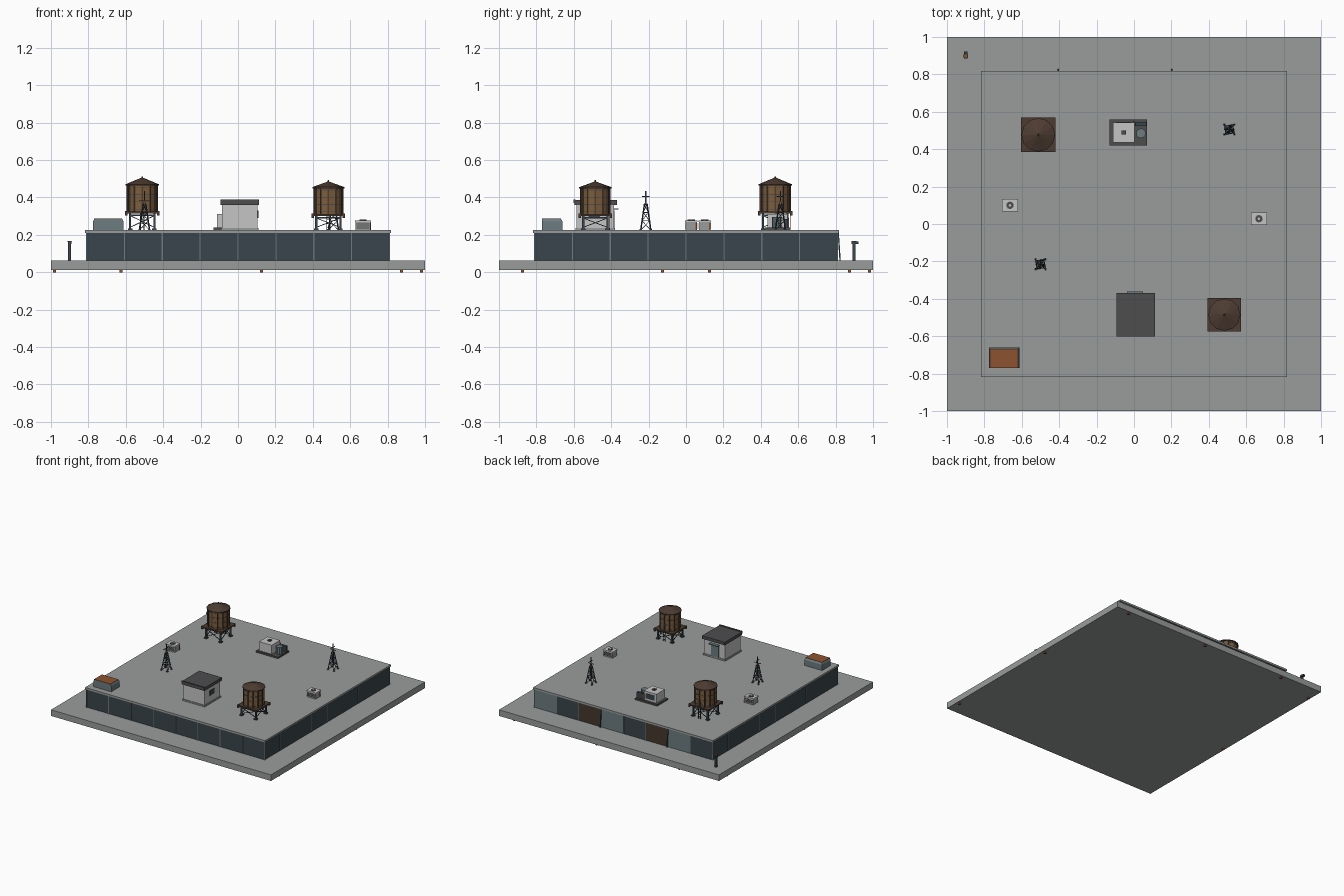
import bpy, bmesh
from math import pi, cos, sin
from mathutils import Matrix, Vector

if "Cube" in bpy.data.objects:
    bpy.data.objects.remove(bpy.data.objects["Cube"])


def material(name, r, g, b):
    m = bpy.data.materials.new(name)
    m.use_nodes = True
    m.diffuse_color = (r, g, b, 1)
    m.node_tree.nodes["Principled BSDF"].inputs["Base Color"].default_value = (r, g, b, 1)
    return m


CONCRETE = material("concrete grey", .32, .335, .33)
SLATE = material("dark slate", .042, .06, .072)
TEAL = material("teal grey", .15, .20, .22)
SHUTTER = material("shutter brown", .06, .038, .026)
WOOD = material("tank wood", .20, .11, .045)
BARK = material("dark wood", .075, .045, .032)
CHARCOAL = material("charcoal", .075, .075, .078)
PALE = material("pale grey", .55, .56, .55)
RUST = material("rust orange", .27, .085, .03)


class Part:
    """Collects simple solids into one named mesh object."""
    def __init__(self, name):
        self.name, self.bm, self.mats = name, bmesh.new(), []

    def paint(self, verts, mat):
        if mat not in self.mats:
            self.mats.append(mat)
        for f in {f for v in verts for f in v.link_faces}:
            f.material_index = self.mats.index(mat)
        return verts

    def box(self, mat, x0, x1, y0, y1, z0, z1):
        m = Matrix.Translation(((x0 + x1) / 2, (y0 + y1) / 2, (z0 + z1) / 2)) @ \
            Matrix.Diagonal((x1 - x0, y1 - y0, z1 - z0, 1))
        return self.paint(bmesh.ops.create_cube(self.bm, size=1, matrix=m)["verts"], mat)

    def block(self, mat, x, y, half, z0, z1):
        return self.box(mat, x - half, x + half, y - half, y + half, z0, z1)

    def cone(self, mat, x, y, r0, r1, z0, z1, sides=12):
        m = Matrix.Translation((x, y, (z0 + z1) / 2))
        return self.paint(bmesh.ops.create_cone(
            self.bm, cap_ends=True, segments=sides, radius1=r0, radius2=r1,
            depth=z1 - z0, matrix=m)["verts"], mat)

    def strut(self, mat, p, q, w):
        p, q = Vector(p), Vector(q)
        m = Matrix.Translation((p + q) / 2) @ (q - p).to_track_quat('Z', 'Y').to_matrix().to_4x4() \
            @ Matrix.Diagonal((w, w, (q - p).length, 1))
        return self.paint(bmesh.ops.create_cube(self.bm, size=1, matrix=m)["verts"], mat)

    def done(self):
        me = bpy.data.meshes.new(self.name)
        self.bm.to_mesh(me)
        self.bm.free()
        for m in self.mats:
            me.materials.append(m)
        ob = bpy.data.objects.new(self.name, me)
        bpy.context.collection.objects.link(ob)
        return ob


CORNERS = [(-1, -1), (1, -1), (1, 1), (-1, 1)]
GROUND, ROOF, WALL = .062, .225, .81

# Ground slab with small pegs under three edges
p = Part("ground_slab")
p.box(CONCRETE, -1, 1, -1, 1, .012, GROUND)
p.done()
p = Part("slab_pegs")
for x, y in [(.875, .98), (.125, .98), (-.625, .98), (.98, .125), (.98, -.875),
             (-.98, -.125), (-.98, .875)]:
    p.block(RUST, x, y, .008, 0, .014)
p.done()

# Warehouse walls, roof and wall ribs
p = Part("warehouse_walls")
p.box(SLATE, -WALL, WALL, -WALL, WALL, GROUND, .212)
p.done()
p = Part("warehouse_roof")
p.box(CONCRETE, -.818, .818, -.818, .818, .21, ROOF)
p.done()
BAY = WALL / 4
p = Part("wall_ribs")
for i in range(9):
    t = -WALL + i * BAY
    for s in (-1, 1):
        p.block(TEAL, t, s * WALL, .003, GROUND, .212)
        p.block(TEAL, s * WALL, t, .003, GROUND, .212)
p.done()

# Back wall bays: plain panels and shutters in a repeating order
p = Part("back_wall_panels")
for i in range(8):
    x1 = WALL - i * BAY
    mat = (TEAL, SLATE, SHUTTER)[i % 3]
    p.box(mat, x1 - BAY + .003, x1 - .003, WALL, WALL + .002, GROUND, .21)
    if mat is SHUTTER:
        x = x1 - BAY
        p.strut(SLATE, (x, WALL + .014, GROUND), (x, WALL + .004, .21), .007)
p.done()


def water_tower(name, x, y, half, r, deck, top, peak):
    # Braced legs and deck
    p = Part(name + "_stand")
    leg = .065
    for i, (a, b) in enumerate(CORNERS):
        c, d = CORNERS[(i + 1) % 4]
        A, B = (x + a * leg, y + b * leg), (x + c * leg, y + d * leg)
        p.block(SLATE, *A, .006, ROOF, deck)
        p.block(SLATE, *A, .012, ROOF, ROOF + .008)
        p.strut(SLATE, (*A, ROOF + .015), (*B, deck - .012), .004)
        p.strut(SLATE, (*B, ROOF + .015), (*A, deck - .012), .004)
        p.strut(SLATE, (*A, deck - .01), (*B, deck - .01), .007)
        p.block(BARK, x + a * (half - .006), y + b * (half - .006), .006, deck - .012, deck + .012)
    p.box(BARK, x - half, x + half, y - half, y + half, deck, deck + .01)
    p.done()
    # Staved tank with hoops
    p = Part(name + "_tank")
    p.cone(WOOD, x, y, r, r, deck + .01, top)
    for k in range(12):
        a = (k + .5) * pi / 6 + pi / 12
        p.block(BARK, x + r * cos(a), y + r * sin(a), .0035, deck + .01, top)
    for k in range(4):
        z = deck + .022 + k * (top - deck - .035) / 3
        p.cone(CHARCOAL, x, y, r + .002, r + .002, z - .002, z + .002)
    p.done()
    # Conical roof and finial
    p = Part(name + "_roof")
    p.cone(BARK, x, y, r + .009, r + .009, top - .004, top + .002)
    p.cone(BARK, x, y, r + .009, .006, top + .002, peak - .008)
    p.cone(CHARCOAL, x, y, .007, .003, peak - .012, peak, 6)
    p.done()
    # Ladder
    p = Part(name + "_ladder")
    yl = y + half - .012
    for s in (-.009, .009):
        p.strut(SLATE, (x + s, yl, ROOF), (x + s, yl, deck + .05), .004)
    for k in range(7):
        z = ROOF + .015 + k * .02
        p.strut(SLATE, (x - .009, yl, z), (x + .009, yl, z), .003)
    p.done()


water_tower("back_water_tower", -.512, .477, .092, .081, .315, .468, .513)
water_tower("front_water_tower", .483, -.485, .089, .077, .302, .453, .492)

# Stair shed with door, canopy and side vent
p = Part("stair_shed")
p.box(PALE, -.085, .105, -.585, -.385, ROOF, .36)
p.box(CONCRETE, -.09, .11, -.59, -.38, ROOF, ROOF + .012)
p.box(CHARCOAL, -.093, .113, -.597, -.37, .36, .385)
p.box(CHARCOAL, -.093, .113, -.602, -.59, .37, .39)
p.box(TEAL, -.03, .04, -.386, -.381, ROOF + .012, .33)
p.box(TEAL, -.037, .047, -.385, -.36, .335, .342)
p.box(SLATE, .104, .109, -.52, -.46, .29, .33)
p.done()

# Large cooling unit on a plinth
p = Part("cooling_unit")
p.box(CHARCOAL, -.13, .07, .42, .56, ROOF, .238)
p.box(PALE, -.112, .002, .435, .543, .238, .312)
p.block(CHARCOAL, -.055, .49, .011, .312, .322)
p.box(SLATE, -.095, -.015, .543, .546, .255, .295)
p.box(RUST, -.005, .004, .545, .552, .238, .29)
p.cone(TEAL, .037, .485, .026, .026, .238, .295, 10)
p.box(SLATE, .005, .067, .525, .545, .238, .285)
p.done()


# Small fan units
def fan_unit(name, x, y):
    p = Part(name)
    p.box(CONCRETE, x - .04, x + .04, y - .031, y + .031, ROOF, .268)
    p.box(PALE, x - .043, x + .043, y - .034, y + .034, .268, .277)
    p.cone(CHARCOAL, x, y, .02, .02, .277, .281, 10)
    p.cone(PALE, x, y, .007, .007, .281, .283, 8)
    for z in (.237, .248, .259):
        p.box(CHARCOAL, x - .034, x + .034, y - .033, y + .033, z - .003, z + .003)
    p.box(RUST, x + .038, x + .043, y + .022, y + .03, ROOF, .265)
    p.done()


fan_unit("left_fan_unit", .668, .028)
fan_unit("right_fan_unit", -.663, .1)


# Lattice aerial masts
def mast(name, x, y):
    p = Part(name)
    levels = [(ROOF, .027), (.275, .02), (.32, .0135), (.365, .007)]
    for a, b in CORNERS:
        p.block(CHARCOAL, x + a * .027, y + b * .027, .006, ROOF, ROOF + .006)
    for (z0, r0), (z1, r1) in zip(levels, levels[1:]):
        for i, (a, b) in enumerate(CORNERS):
            c, d = CORNERS[(i + 1) % 4]
            low, high = (x + a * r0, y + b * r0, z0), (x + a * r1, y + b * r1, z1)
            nxt = (x + c * r1, y + d * r1, z1)
            for q, w in ((high, .0055), (nxt, .003)):
                p.strut(SLATE, low, q, w)
            p.strut(SLATE, high, nxt, .004)
    p.block(SLATE, x, y, .003, .36, .435)
    p.strut(SLATE, (x - .028, y, .385), (x + .028, y, .385), .004)
    p.strut(SLATE, (x, y - .02, .405), (x, y + .02, .405), .004)
    p.block(RUST, x, y, .005, .366, .378)
    p.done()


mast("front_mast", -.5, -.215)
mast("back_mast", .51, .505)

# Storage bin with a rusty lid
p = Part("storage_bin")
p.box(TEAL, -.775, -.613, -.77, -.66, ROOF, .272)
lid = p.box(TEAL, -.775, -.613, -.77, -.66, .272, .284)
for v in lid:
    if v.co.z > .28:
        v.co.x += .006 if v.co.x < -.7 else -.006
        v.co.y -= .008 if v.co.y > -.7 else 0
p.box(RUST, -.769, -.619, -.77, -.668, .284, .287)
p.done()

# Yard lamp post
p = Part("lamp_post")
p.block(SLATE, -.9, .897, .008, GROUND, .15)
p.box(SLATE, -.91, -.89, .885, .922, .15, .164)
p.cone(WOOD, -.9, .898, .014, .012, .164, .168, 8)
p.done()
